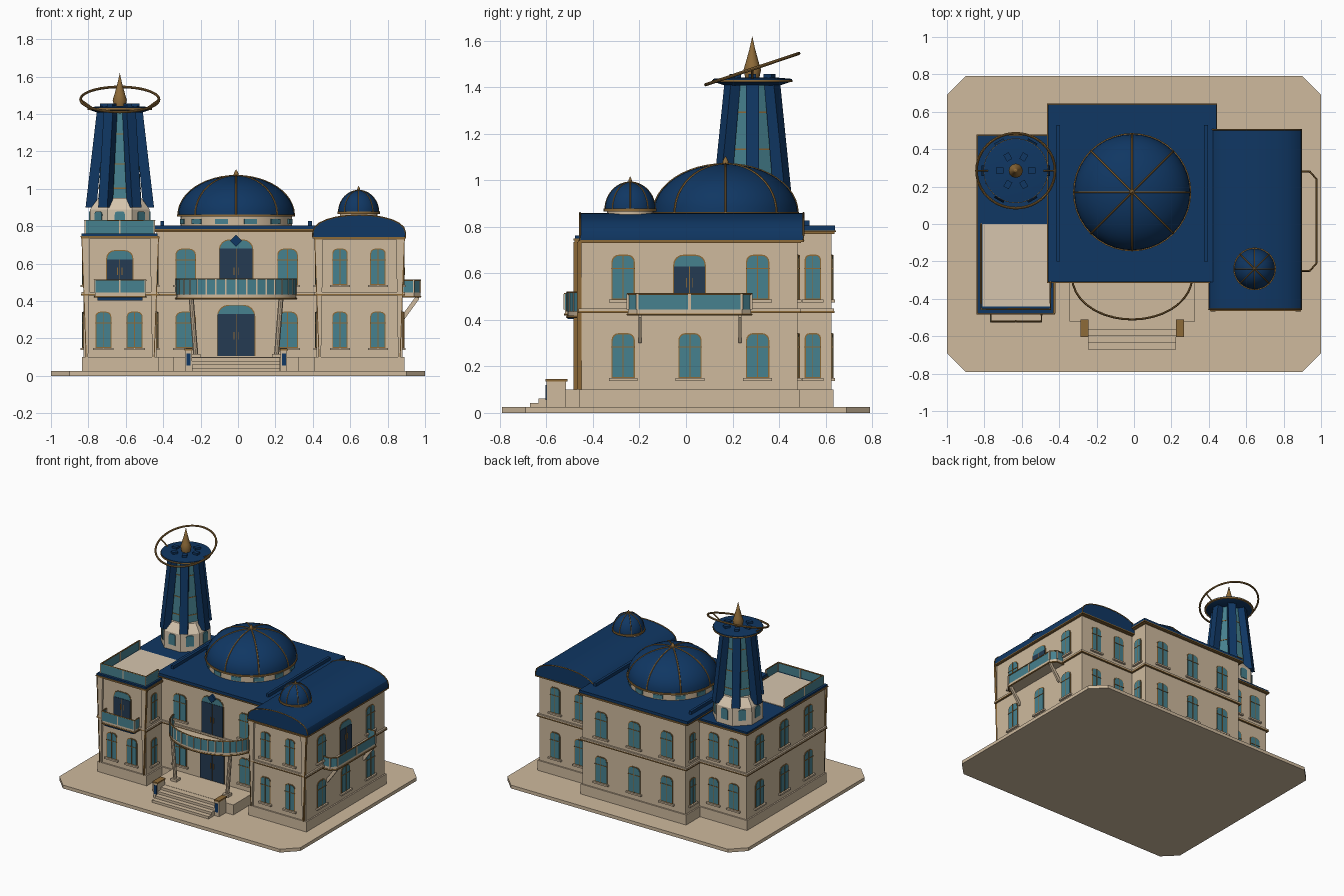
import bpy, bmesh
from math import pi, sin, cos, radians
from mathutils import Vector, Matrix

if "Cube" in bpy.data.objects:
    bpy.data.objects.remove(bpy.data.objects["Cube"])

def mat(name, r, g, b):
    m = bpy.data.materials.new(name)
    m.diffuse_color = (r, g, b, 1)
    m.use_nodes = True
    m.node_tree.nodes["Principled BSDF"].inputs["Base Color"].default_value = m.diffuse_color
    return m

CREAM = mat("cream_stone", 0.62, 0.49, 0.34)
PALE = mat("pale_stone", 0.67, 0.56, 0.42)
BLUE = mat("deep_blue", 0.005, 0.038, 0.125)
TEAL = mat("teal_glass", 0.062, 0.22, 0.275)
GOLD = mat("antique_gold", 0.27, 0.145, 0.04)
NAVY = mat("dark_navy", 0.018, 0.043, 0.085)
parts, I = {}, Matrix.Identity(4)

def get(name, m):
    if name not in parts:
        parts[name] = (bmesh.new(), m)
    return parts[name][0]

def prism(name, m, pts, vec, M=I):
    bm, v = get(name, m), Vector(vec)
    a = [bm.verts.new(M @ Vector(p)) for p in pts]
    b = [bm.verts.new(M @ (Vector(p) + v)) for p in pts]
    bm.faces.new(a); bm.faces.new(b)
    for i in range(len(a)):
        j = (i + 1) % len(a)
        bm.faces.new((a[i], a[j], b[j], b[i]))

def box(name, m, x0, x1, y0, y1, z0, z1, M=I):
    prism(name, m, [(x0, y0, z0), (x1, y0, z0), (x1, y1, z0), (x0, y1, z0)], (0, 0, z1 - z0), M)

def lathe(name, m, c, prof, n=32, turn=0):
    bm, rings = get(name, m), []
    for r, z in prof:
        k = 1 if r < 1e-6 else n
        rings.append([bm.verts.new((c[0] + r * cos(turn + 2 * pi * i / n),
                                    c[1] + r * sin(turn + 2 * pi * i / n), z)) for i in range(k)])
    for a, b in zip(rings, rings[1:]):
        for i in range(n):
            j = (i + 1) % n
            f = [a[i % len(a)], a[j % len(a)], b[j % len(b)], b[i % len(b)]]
            bm.faces.new(list(dict.fromkeys(f)))
    for r in (rings[0], rings[-1]):
        if len(r) > 1:
            bm.faces.new(r)

def tube(name, m, pts, r, n=6, closed=False):
    bm, P, rings = get(name, m), [Vector(p) for p in pts], []
    N = len(P)
    for i in range(N):
        a = P[i - 1] if closed or i else P[0]
        b = P[(i + 1) % N] if closed or i < N - 1 else P[i]
        q = (b - a).to_track_quat('Z', 'Y')
        rings.append([bm.verts.new(P[i] + q @ Vector((r * cos(2 * pi * k / n), r * sin(2 * pi * k / n), 0)))
                      for k in range(n)])
    for i in range(N if closed else N - 1):
        a, b = rings[i], rings[(i + 1) % N]
        for k in range(n):
            bm.faces.new((a[k], a[(k + 1) % n], b[(k + 1) % n], b[k]))
    if not closed:
        bm.faces.new(rings[0]); bm.faces.new(rings[-1])

def arch(w, z0, z1, y):
    r = w * 0.6
    c = [(w - r + r * cos(a), z1 - r + r * sin(a)) for a in (0, pi / 8, pi / 4, 3 * pi / 8, pi / 2)]
    pts = [(-w, z0), (w, z0)] + c + [(-x, z) for x, z in reversed(c)]
    return [(x, y, z) for x, z in pts]

def place(x, y, ang):
    return Matrix.Translation((x, y, 0)) @ Matrix.Rotation(radians(ang), 4, 'Z')

# Openings: local -y points out of the wall
def window(x, y, ang, z0, z1, w):
    M, h = place(x, y, ang), w / 2
    prism("window_frames", GOLD, arch(h, z0, z1, 0.002), (0, -0.006, 0), M)
    prism("window_glass", TEAL, arch(h - 0.005, z0 + 0.005, z1 - 0.005, 0.002), (0, -0.008, 0), M)
    box("window_bars", GOLD, -0.002, 0.002, -0.009, 0, z0, z1 - 0.002, M)
    box("window_bars", GOLD, -h, h, -0.009, 0, z1 - 0.062, z1 - 0.058, M)
    box("window_sills", CREAM, -h - 0.012, h + 0.012, -0.016, 0, z0 - 0.012, z0, M)

def door(x, y, ang, z0, z1, w):
    M, h = place(x, y, ang), w / 2
    prism("door_frames", GOLD, arch(h, z0, z1, 0.002), (0, -0.005, 0), M)
    prism("door_transoms", TEAL, arch(h - 0.005, z0 + 0.1, z1 - 0.005, 0.002), (0, -0.007, 0), M)
    box("door_leaves", NAVY, -h + 0.004, h - 0.004, -0.008, 0, z0, z1 - 0.05, M)
    box("door_trim", GOLD, -0.0015, 0.0015, -0.0095, 0, z0, z1 - 0.05, M)
    for s in (-1, 1):
        box("door_trim", GOLD, s * 0.012 - 0.002, s * 0.012 + 0.002, -0.012, 0, z0 + 0.09, z0 + 0.13, M)

def both_floors(x, y, ang, w, upper=True):
    window(x, y, ang, 0.15, 0.343, w)
    if upper:
        window(x, y, ang, 0.487, 0.68, w)

def railing(name, pts, z0, z1):
    for (ax, ay), (bx, by) in zip(pts, pts[1:]):
        d = Vector((by - ay, ax - bx, 0)).normalized() * 0.004
        prism(name + "_glass", TEAL, [(ax, ay, z0), (bx, by, z0), (bx, by, z1), (ax, ay, z1)], d)
    tube(name + "_handrail", GOLD, [(x, y, z1) for x, y in pts], 0.005)
    for x, y in pts:
        box(name + "_posts", CREAM, x - 0.004, x + 0.004, y - 0.006, y + 0.006, z0, z1)

def balcony(name, pts, z0, z1):
    prism(name + "_floor", CREAM, [(x, y, z0 - 0.022) for x, y in pts], (0, 0, 0.022))
    tube(name + "_edge", GOLD, [(x, y, z0 - 0.022) for x, y in pts], 0.006)
    railing(name, pts, z0, z1)

def dome(name, c, r, z0, h, fin, rib):
    arc = [(r * cos(i * pi / 24), z0 + h * sin(i * pi / 24)) for i in range(12)] + [(0, z0 + h)]
    lathe(name, BLUE, c, arc, 40)
    lathe(name + "_rim", GOLD, c, [(r + 0.006, z0 - 0.008), (r + 0.006, z0 + 0.004)], 40)
    for k in range(8):
        a = k * pi / 4
        tube(name + "_ribs", GOLD, [(c[0] + q * cos(a), c[1] + q * sin(a), z) for q, z in arc], rib)
    lathe(name + "_finial", GOLD, c, [(rib * 3, z0 + h - 0.003), (rib * 2.4, z0 + h + fin * 0.4), (0, z0 + h + fin)], 10)

# Ground plate
X, Y, C = 1.0, 0.79, 0.1
prism("ground_plate", CREAM, [(-X + C, -Y, 0), (X - C, -Y, 0), (X, -Y + C, 0), (X, Y - C, 0), (X - C, Y, 0),
                              (-X + C, Y, 0), (-X, Y - C, 0), (-X, -Y + C, 0)], (0, 0, 0.025))

# Three wall blocks with plinth and string course
for nm, x0, x1, y0, y1, top in (("main_hall", -0.435, 0.42, -0.285, 0.625, 0.78),
                                ("right_wing", 0.42, 0.88, -0.45, 0.48, 0.74),
                                ("left_wing", -0.825, -0.435, -0.465, 0.46, 0.745)):
    for part, m, e, z0, z1 in (("walls", CREAM, 0, 0.02, top), ("plinth", CREAM, 0.01, 0.02, 0.10),
                               ("string_course", CREAM, 0.012, 0.438, 0.449),
                               ("string_line", GOLD, 0.014, 0.43, 0.438), ("cornice", GOLD, 0.014, top - 0.01, top)):
        box(nm + "_" + part, m, x0 - e, x1 + e, y0 - e, y1 + e, z0, z1)

# Tapered corner piers on the wing fronts, edged in gold
for x, y, s in ((-0.825, -0.465, 1), (-0.435, -0.465, -1), (0.42, -0.45, 1), (0.88, -0.45, -1)):
    for m, nm, a, b, d in ((CREAM, "corner_piers", 0.035, 0.012, 0.014), (GOLD, "pier_edges", 0.0, 0.0, 0.018)):
        p = [(x - s * 0.01, 0.735), (x + s * a, 0.735), (x + s * (b + 0.012), 0.1), (x + s * 0.012, 0.1)]
        if m == GOLD:
            p = [(x - s * 0.012, 0.735), (x - s * 0.007, 0.735), (x + s * 0.016, 0.1), (x + s * 0.011, 0.1)]
        prism(nm, m, [(u, y, z) for u, z in p], (0, -d, 0))

# Main flat roof
box("main_roof_rim", GOLD, -0.465, 0.445, -0.315, 0.645, 0.777, 0.785)
box("main_roof", BLUE, -0.46, 0.44, -0.31, 0.64, 0.785, 0.805)
for x in (-0.405, 0.385):
    box("roof_ridges", BLUE, x - 0.01, x + 0.01, -0.2, 0.53, 0.80, 0.828)

# Main dome and drum
MC = (-0.01, 0.17)
lathe("dome_drum", CREAM, MC, [(0.298, 0.80), (0.298, 0.855)], 40)
for k in range(12):
    a = k * 30 + 15
    M = place(MC[0] + 0.298 * sin(radians(a)), MC[1] - 0.298 * cos(radians(a)), a)
    box("drum_windows", TEAL, -0.035, 0.035, -0.004, 0.006, 0.812, 0.84, M)
dome("main_dome", MC, 0.31, 0.86, 0.21, 0.035, 0.005)

# Right wing barrel roof and small dome
roof = [(0.40, 0.742), (0.40, 0.765)] + [(0.6475 - 0.2475 * cos(i * pi / 12), 0.765 + 0.095 * sin(i * pi / 12) ** 0.9)
                                         for i in range(1, 12)] + [(0.895, 0.765), (0.895, 0.742)]
prism("barrel_roof", BLUE, [(x, -0.455, z) for x, z in roof], (0, 0.96, 0))
box("barrel_roof_eaves", GOLD, 0.397, 0.898, -0.458, 0.508, 0.735, 0.743)
for y in (-0.456, 0.505):
    tube("barrel_roof_edges", GOLD, [(x, y, z) for x, z in roof], 0.004)
SC = (0.645, -0.24)
lathe("small_dome_drum", CREAM, SC, [(0.10, 0.83), (0.10, 0.872)], 32)
dome("small_dome", SC, 0.108, 0.874, 0.118, 0.025, 0.003)

# Left wing roof and terrace
box("left_roof_rim", GOLD, -0.843, -0.425, -0.483, 0.478, 0.742, 0.749)
box("left_roof", BLUE, -0.838, -0.43, -0.478, 0.473, 0.749, 0.762)
box("terrace_floor", PALE, -0.81, -0.45, -0.44, 0.0, 0.755, 0.766)
railing("terrace", [(-0.818, 0.0), (-0.818, -0.23), (-0.818, -0.455), (-0.633, -0.455), (-0.447, -0.455),
                    (-0.447, -0.31)], 0.76, 0.83)

# Tower: octagonal base, hexagonal glass shaft, six leaning fins
TC = (-0.632, 0.285)
lathe("tower_base", PALE, TC, [(0.175, 0.755), (0.172, 0.89), (0.165, 0.90), (0.125, 0.95)], 8, pi / 8)
for k in range(8):
    M = place(TC[0] + 0.16 * sin(k * pi / 4), TC[1] - 0.16 * cos(k * pi / 4), k * 45)
    prism("tower_base_windows", TEAL, arch(0.027, 0.80, 0.88, 0.004), (0, -0.009, 0), M)
lathe("tower_shaft", TEAL, TC, [(0.115, 0.93), (0.088, 1.42)], 6)
for z in (1.0, 1.13, 1.29):
    r = 0.115 - 0.027 * (z - 0.93) / 0.49 + 0.003
    lathe("tower_bands", GOLD, TC, [(r, z), (r, z + 0.006)], 6)
for k in range(6):
    M = place(TC[0], TC[1], 60 * k)
    prism("tower_fins", BLUE, [(0.125, -0.028, 0.90), (0.183, -0.028, 0.90), (0.122, -0.028, 1.42),
                               (0.075, -0.028, 1.42)], (0, 0.056, 0), M)
    box("tower_crown", BLUE, 0.065, 0.105, -0.016, 0.016, 1.44, 1.457, M)
lathe("tower_disc", BLUE, TC, [(0.12, 1.408), (0.17, 1.425), (0.17, 1.436), (0.10, 1.442)], 32)
lathe("tower_disc_rim", GOLD, TC, [(0.173, 1.422), (0.173, 1.431)], 32)
lathe("tower_spire", GOLD, TC, [(0.03, 1.44), (0.038, 1.475), (0.03, 1.50), (0.012, 1.565), (0, 1.62)], 12)
tube("tilted_ring", GOLD, [(TC[0] + 0.21 * cos(t * pi / 24), TC[1] + 0.2 * sin(t * pi / 24),
                            1.478 + 0.067 * sin(t * pi / 24)) for t in range(48)], 0.007, 8, True)
for s in (-1, 1):
    tube("ring_struts", GOLD, [(TC[0] + s * 0.15, TC[1], 1.435), (TC[0] + s * 0.21, TC[1], 1.478)], 0.005)

# Porch, stairs and pedestals
box("porch", CREAM, -0.345, 0.325, -0.52, -0.28, 0.02, 0.10)
for i in range(4):
    box("stairs", CREAM, -0.245, 0.225, -0.67 + 0.035 * i, -0.50, 0.02, 0.043 + 0.0185 * i)
for x in (-0.265, 0.245):
    box("pedestals", CREAM, x - 0.018, x + 0.018, -0.60, -0.515, 0.02, 0.135)
    box("pedestal_caps", GOLD, x - 0.021, x + 0.021, -0.605, -0.51, 0.135, 0.146)
    box("pedestal_panels", BLUE, x - 0.011, x + 0.011, -0.604, -0.599, 0.055, 0.12)

# Entrance, curved balcony and leaning columns
door(-0.01, -0.285, 0, 0.105, 0.38, 0.205)
door(-0.01, -0.285, 0, 0.45, 0.73, 0.185)
prism("medallion", BLUE, [(-0.042, -0.285, 0.723), (-0.01, -0.285, 0.691), (0.022, -0.285, 0.723),
                          (-0.01, -0.285, 0.755)], (0, -0.016, 0))
balcony("curved_balcony", [(-0.01 - 0.32 * cos(i * pi / 18), -0.285 - 0.225 * sin(i * pi / 18)) for i in range(19)],
        0.435, 0.517)
for s in (-1, 1):
    tube("porch_columns", CREAM, [(-0.01 + s * 0.215, -0.42, 0.10), (-0.01 + s * 0.24, -0.42, 0.415)], 0.014, 10)
    box("column_feet", CREAM, -0.01 + s * 0.215 - 0.024, -0.01 + s * 0.215 + 0.024, -0.444, -0.396, 0.10, 0.118)

# Left wing balcony and right wing balcony with braces
balcony("left_balcony", [(-0.765, -0.465), (-0.765, -0.52), (-0.632, -0.52), (-0.495, -0.52), (-0.495, -0.465)],
        0.445, 0.512)
box("left_balcony_base", BLUE, -0.75, -0.51, -0.51, -0.465, 0.403, 0.424)
door(-0.632, -0.465, 0, 0.45, 0.672, 0.145)
balcony("right_balcony", [(0.88, 0.28), (0.94, 0.28), (0.975, 0.24), (0.975, 0.015), (0.975, -0.21), (0.94, -0.25),
                          (0.88, -0.25)], 0.445, 0.512)
door(0.88, 0.015, 90, 0.45, 0.68, 0.14)
for y in (-0.205, 0.225):
    prism("balcony_braces", CREAM, [(0.878, y, 0.30), (0.888, y, 0.30), (0.968, y, 0.41), (0.968, y, 0.424),
                                    (0.95, y, 0.424), (0.878, y, 0.325)], (0, 0.014, 0))

# Windows on every side
for x in (-0.28, 0.265):
    both_floors(x, -0.285, 0, 0.11)
for x in (-0.28, -0.01, 0.265):
    both_floors(x, 0.625, 180, 0.10)
for x in (-0.72, -0.553):
    both_floors(x, -0.465, 0, 0.085, False)
    both_floors(x, 0.46, 180, 0.085)
for x in (0.545, 0.748):
    both_floors(x, -0.45, 0, 0.082)
    both_floors(x, 0.48, 180, 0.082)
for y in (-0.27, 0.017, 0.308):
    both_floors(0.88, y, 90, 0.10, y != 0.017)
    both_floors(-0.825, y, -90, 0.10)
for x, y, a in ((0.42, 0.545, 90), (-0.435, 0.545, -90), (-0.435, -0.375, 90), (0.42, -0.367, -90)):
    both_floors(x, y, a, 0.07)

# Turn every collected part into an object
for name, (bm, m) in parts.items():
    bmesh.ops.recalc_face_normals(bm, faces=bm.faces)
    me = bpy.data.meshes.new(name)
    bm.to_mesh(me); bm.free()
    me.materials.append(m)
    ob = bpy.data.objects.new(name, me)
    bpy.context.collection.objects.link(ob)
    ob.select_set(True)
    bpy.context.view_layer.objects.active = ob
bpy.ops.object.shade_smooth_by_angle(angle=radians(30))
